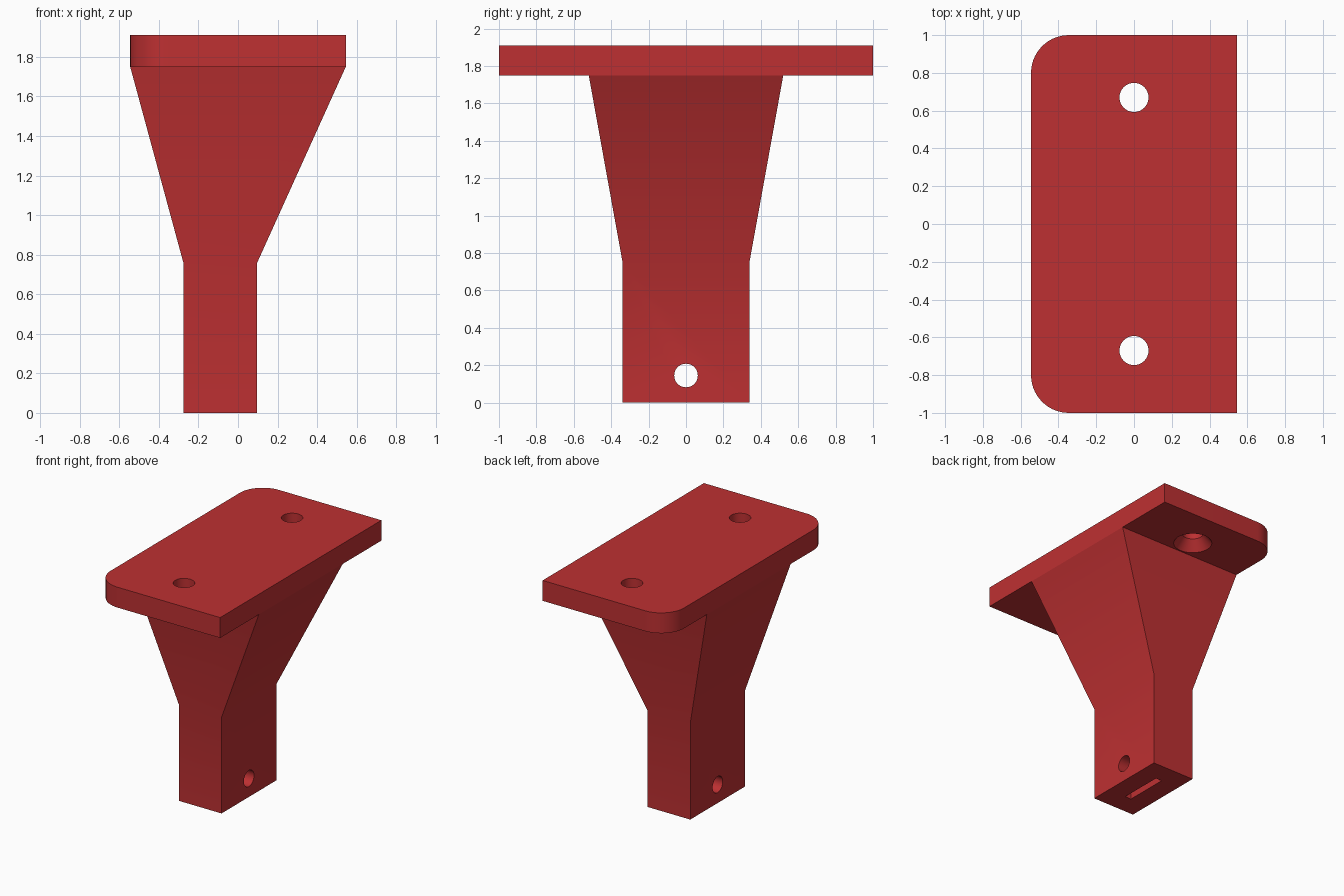
import bpy, bmesh, math
from mathutils import Matrix

if "Cube" in bpy.data.objects:
    bpy.data.objects.remove(bpy.data.objects["Cube"])

red = bpy.data.materials.new("red plastic")
red.diffuse_color = (0.515, 0.03, 0.032, 1)
red.use_nodes = True
red.node_tree.nodes["Principled BSDF"].inputs["Base Color"].default_value = red.diffuse_color


def loft(name, rings):
    """Closed solid through rings of equal point count, listed bottom to top."""
    bm = bmesh.new()
    loops = [[bm.verts.new(p) for p in ring] for ring in rings]
    n = len(loops[0])
    for a, b in zip(loops, loops[1:]):
        for i in range(n):
            j = (i + 1) % n
            bm.faces.new((a[i], a[j], b[j], b[i]))
    bm.faces.new(loops[0][::-1])
    bm.faces.new(loops[-1])
    bmesh.ops.recalc_face_normals(bm, faces=bm.faces)
    mesh = bpy.data.meshes.new(name)
    bm.to_mesh(mesh)
    bm.free()
    obj = bpy.data.objects.new(name, mesh)
    bpy.context.collection.objects.link(obj)
    mesh.materials.append(red)
    return obj


def rect(x0, x1, half_y, z):
    return [(x0, -half_y, z), (x1, -half_y, z), (x1, half_y, z), (x0, half_y, z)]


def circle(r, z, cy=0.0, n=48):
    return [(r * math.cos(2 * math.pi * i / n),
             cy + r * math.sin(2 * math.pi * i / n), z) for i in range(n)]


def activate(obj):
    bpy.ops.object.select_all(action='DESELECT')
    obj.select_set(True)
    bpy.context.view_layer.objects.active = obj


def cut(target, cutter):
    cutter.hide_render = True
    mod = target.modifiers.new("cut", 'BOOLEAN')
    mod.operation, mod.solver, mod.object = 'DIFFERENCE', 'EXACT', cutter
    activate(target)
    bpy.ops.object.modifier_apply(modifier=mod.name)
    bpy.data.objects.remove(cutter)


# Mounting plate: two rounded corners on the -x side
def plate_outline(z, hx=0.545, hy=1.0, r=0.2, n=14):
    pts = [(hx, -hy, z), (hx, hy, z)]
    for cy, start in ((hy - r, 90), (r - hy, 180)):
        for i in range(n + 1):
            a = math.radians(start + 90 * i / n)
            pts.append((r - hx + r * math.cos(a), cy + r * math.sin(a), z))
    return pts


plate = loft("mounting_plate", [plate_outline(1.75), plate_outline(1.91)])

# Screw holes, countersunk from below
for y in (-0.67, 0.67):
    cut(plate, loft("screw_cutter", [circle(0.14, 1.65, y), circle(0.14, 1.75, y),
                                     circle(0.077, 1.83, y), circle(0.077, 2.0, y)]))

# Stem that flares out to meet the plate
stem = loft("flared_stem", [rect(-0.275, 0.095, 0.34, 0), rect(-0.275, 0.095, 0.34, 0.755),
                            rect(-0.545, 0.545, 0.52, 1.75)])

# Cross bolt hole along x
bolt = loft("bolt_cutter", [circle(0.063, -0.6), circle(0.063, 0.6)])
bolt.data.transform(Matrix.Translation((0, 0, 0.145)) @ Matrix.Rotation(math.pi / 2, 4, 'Y'))
cut(stem, bolt)

# Nut slot in the underside
cut(stem, loft("slot_cutter", [rect(-0.117, -0.063, 0.175, -0.1),
                               rect(-0.117, -0.063, 0.175, 0.32)]))

# Open the stem where it is hidden against the plate
bm = bmesh.new()
bm.from_mesh(stem.data)
top = [f for f in bm.faces if all(v.co.z > 1.74 for v in f.verts)]
bmesh.ops.delete(bm, geom=top, context='FACES_ONLY')
bm.to_mesh(stem.data)
bm.free()

for obj in (plate, stem):
    activate(obj)
    bpy.ops.object.shade_smooth_by_angle(angle=math.radians(30))
